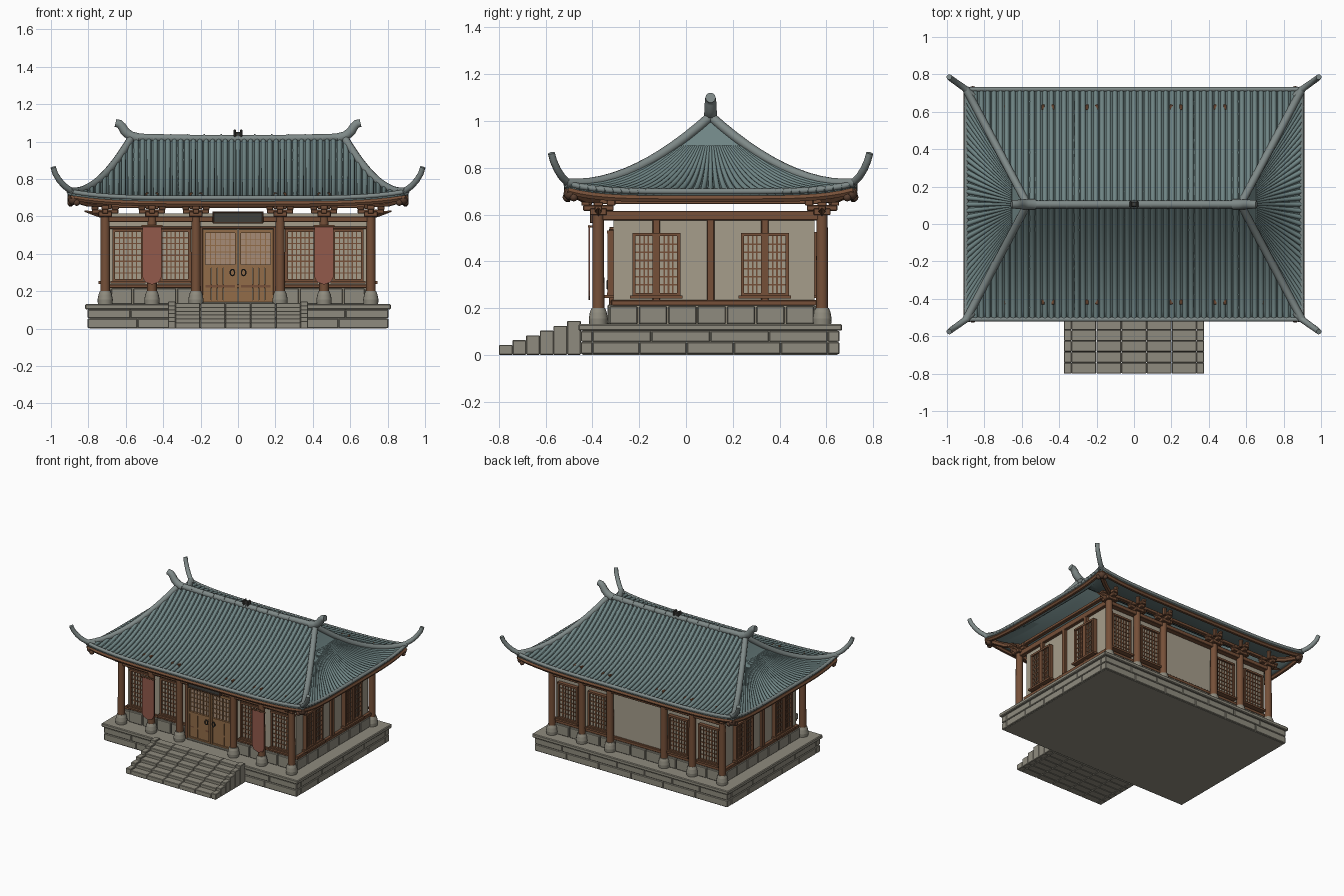
import bpy, bmesh, math
from mathutils import Matrix, Vector

cube = bpy.data.objects.get("Cube")
if cube:
    bpy.data.objects.remove(cube, do_unlink=True)

CY = 0.105                      # centre line of the hall in y


def material(name, r, g, b):
    m = bpy.data.materials.new(name)
    m.use_nodes = True
    m.diffuse_color = (r, g, b, 1)
    m.node_tree.nodes["Principled BSDF"].inputs["Base Color"].default_value = (r, g, b, 1)
    return m


TILE = material("roof_tile", .16, .235, .235)
RIDGE = material("ridge_tile", .21, .25, .245)
WOOD = material("timber", .18, .08, .04)
CARVED = material("carved_timber", .10, .05, .03)
DOOR = material("door_wood", .29, .15, .065)
PANE = material("door_pane", .38, .26, .18)
STONE = material("stone", .275, .26, .21)
PLASTER = material("plaster", .38, .34, .26)
CLOTH = material("banner_cloth", .29, .10, .07)
DARK = material("dark_metal", .05, .05, .045)


def activate(ob):
    bpy.ops.object.select_all(action="DESELECT")
    ob.select_set(True)
    bpy.context.view_layer.objects.active = ob


def finish(name, bm, mat, bevel=0, smooth=False):
    me = bpy.data.meshes.new(name)
    bm.to_mesh(me)
    bm.free()
    ob = bpy.data.objects.new(name, me)
    bpy.context.collection.objects.link(ob)
    me.materials.append(mat)
    if bevel:
        mod = ob.modifiers.new("bevel", "BEVEL")
        mod.width, mod.segments = bevel, 1
    if smooth:
        activate(ob)
        bpy.ops.object.shade_smooth_by_angle(angle=math.radians(50))
    return ob


def boxes(name, spans, mat, bevel=0, M=Matrix()):
    """Each span is (x0, x1, y0, y1, z0, z1)."""
    bm = bmesh.new()
    for x0, x1, y0, y1, z0, z1 in spans:
        mid = Matrix.Translation(((x0 + x1) / 2, (y0 + y1) / 2, (z0 + z1) / 2))
        bmesh.ops.create_cube(bm, size=1, matrix=M @ mid @ Matrix.Diagonal((x1 - x0, y1 - y0, z1 - z0, 1)))
    return finish(name, bm, mat, bevel)


def turned(name, places, profile, mat):
    """Stacked cones along z at each (x, y); profile is (radius, z)."""
    bm = bmesh.new()
    for x, y in places:
        for (r0, z0), (r1, z1) in zip(profile, profile[1:]):
            bmesh.ops.create_cone(bm, cap_ends=True, segments=16, radius1=r0, radius2=r1, depth=z1 - z0,
                                  matrix=Matrix.Translation((x, y, (z0 + z1) / 2)))
    return finish(name, bm, mat, smooth=True)


def tubes(name, paths, radius, mat, res=2, taper=None):
    cu = bpy.data.curves.new(name, "CURVE")
    cu.dimensions, cu.bevel_depth = "3D", radius
    cu.bevel_resolution, cu.use_fill_caps = res, True
    for path in paths:
        sp = cu.splines.new("POLY")
        sp.points.add(len(path) - 1)
        for i, p in enumerate(path):
            sp.points[i].co = (*p, 1)
            sp.points[i].radius = taper(i / (len(path) - 1)) if taper else 1
    cu.materials.append(mat)
    ob = bpy.data.objects.new(name, cu)
    bpy.context.collection.objects.link(ob)
    activate(ob)
    bpy.ops.object.convert(target="MESH")
    bpy.ops.object.shade_smooth_by_angle(angle=math.radians(50))


def split(a, b, n, gap=.002):
    w = (b - a) / n
    return [(a + i * w + gap / 2, a + (i + 1) * w - gap / 2) for i in range(n)]


# Stone platform: core, two courses of blocks and a capping slab
def block_ring(x, y0, y1, z0, z1, depth, nx, ny):
    out = []
    for a, b in split(-x, x, nx):
        out += [(a, b, y0, y0 + depth, z0, z1), (a, b, y1 - depth, y1, z0, z1)]
    for a, b in split(y0 + depth, y1 - depth, ny):
        out += [(-x, -x + depth, a, b, z0, z1), (x - depth, x, a, b, z0, z1)]
    return out


boxes("platform_core", [(-.795, .795, -.442, .648, 0, .127)], STONE)
boxes("platform_blocks", block_ring(.805, -.45, .657, .003, .054, .05, 6, 5)
      + block_ring(.805, -.45, .657, .056, .102, .05, 7, 4), STONE, .004)
boxes("platform_cap", [(-.818, .818, -.46, .668, .103, .131)], STONE, .005)

# Front steps with stepped cheek stones
treads, cheeks = [], []
for i, (a, b) in enumerate(split(-.8, -.45, 6, 0)):
    z = .042 + .0205 * i
    treads += [(u, v, a, b, 0, z - .008) for u, v in split(-.335, .335, 5)]
    cheeks += [(s * .355 - .02, s * .355 + .02, a, b, 0, z) for s in (-1, 1)]
boxes("step_treads", treads, STONE, .003)
boxes("step_cheeks", cheeks, STONE, .003)

# Plaster walls and stone dado
boxes("plaster_walls", [(-.70, .70, -.31, .55, .13, .615)], PLASTER)
dado = [(a, b, .54, .575, .131, .208) for a, b in split(-.70, .70, 11, .006)]
for s in (-1, 1):
    dado += [(s * .70 - .022, s * .70 + .022, a, b, .131, .208) for a, b in split(-.33, .55, 7, .006)]
    dado += [(a, b, -.335, -.30, .131, .215) for a, b in split(s * .445 - .235, s * .445 + .235, 4, .006)]
boxes("dado_stones", dado, STONE, .004)

# Columns on flared stone feet
COLS = [(s * x, y) for s in (-1, 1) for x in (.225, .46, .71) for y in (-.375, .582)]
turned("column_feet", COLS, [(.039, .13), (.041, .155), (.036, .182), (.029, .2)], STONE)
turned("columns", COLS, [(.026, .195), (.024, .605)], WOOD)

# Horizontal beams and posts
beams = [(-.71, .71, y - .014, y + .014, z0, z1) for y in (-.375, .582) for z0, z1 in ((.57, .6), (.645, .668))]
beams += [(-.70, .70, -.328, -.30, .532, .547), (-.70, .70, -.322, -.30, .216, .236),
          (-.70, .70, .54, .566, .21, .234), (-.70, .70, .54, .57, .575, .613)]
for s in (-1, 1):
    a, b = sorted((s * .69, s * .722))
    beams += [(a, b, -.375, .582, .575, .615), (a, b, -.32, .56, .21, .234),
              (s * .71 - .014, s * .71 + .014, -.375, .582, .645, .668)]
    beams += [(a, b, y - .016, y + .016, .23, .58) for y in (CY, CY - .232, CY + .232)]
    beams += [(s * .20 - .013, s * .20 + .013, -.33, -.30, .13, .54)]
boxes("beams_and_posts", beams, WOOD, .003)

# Bracket sets above the columns, their tips just breaking the roof
brackets = []
for x, y in COLS:
    d = -1 if y < 0 else 1
    brackets += [(x - .036, x + .036, y - .036, y + .036, .598, .626),
                 (x - .07, x + .07, y - .016, y + .016, .616, .638),
                 (x - .016, x + .016, y - .065, y + .065, .616, .64)]
    for k in (-.055, .055):
        brackets += [(x + k - .018, x + k + .018, y - .02, y + .02, .636, .654),
                     (x - .02, x + .02, y + k - .018, y + k + .018, .638, .662)]
    for k in (-.026, .026):
        if abs(x + k) < .72:
            brackets.append((x + k - .009, x + k + .009, y + d * .042 - .014, y + d * .042 + .014, .64, .727))
boxes("bracket_sets", brackets, WOOD, .003)
tubes("beam_tips", [[(s * .73, y, .61), (s * .775, y, .618), (s * .82, y, .628)]
                    for s in (-1, 1) for y in (-.375, .582)], .018, WOOD, 0, lambda f: 1 - .8 * f)


# Lattice windows, made in a wall's own frame with the outside at -y
def wall_frame(x, y, turn):
    return Matrix.Translation((x, y, 0)) @ Matrix.Rotation(math.radians(turn), 4, "Z")


def lattice(x0, x1, z0, z1, nx, nz, y=-.018, t=.0034):
    xs = [x0 + (x1 - x0) * i / nx for i in range(1, nx)]
    zs = [z0 + (z1 - z0) * i / nz for i in range(1, nz)]
    return [(x - t, x + t, y, 0, z0, z1) for x in xs] + [(x0, x1, y + .001, 0, z - t, z + t) for z in zs]


def window(name, M, w, z0, z1, double=False):
    h, f = w / 2, .014
    parts = [(-h, -h + f, -.026, .004, z0, z1), (h - f, h, -.026, .004, z0, z1),
             (-h, h, -.028, .004, z1 - f, z1), (-h, h, -.028, .004, z0, z0 + f),
             (-h - .01, h + .01, -.04, .004, z0 - .01, z0 + .004)]
    if double:
        parts.append((-.016, .016, -.024, .004, z0, z1))
        for a, b in ((-h + f, -.016), (.016, h - f)):
            parts += lattice(a, b, z0 + f, z1 - f, 4, 7)
    else:
        parts += lattice(-h + f, h - f, z0 + f, z1 - f, 6, 8)
    boxes(name, parts, WOOD, 0, M)
    panes = [(-h + .004, -.01), (.01, h - .004)] if double else [(-h + .004, h - .004)]
    boxes(name + "_pane", [(a, b, -.012, .002, z0 + .004, z1 - .004) for a, b in panes], PLASTER, 0, M)


for s, side in ((-1, "right"), (1, "left")):
    for x, where in ((.335, "inner"), (.588, "outer")):
        window(f"front_{where}_window_{side}", wall_frame(s * x, -.31, 0), .165, .252, .532)
        window(f"back_{where}_window_{side}", wall_frame(s * x, .55, 180), .165, .252, .525)
    for y, where in ((CY - .232, "front"), (CY + .232, "rear")):
        window(f"{side}_{where}_window", wall_frame(s * .705, y, s * 90), .205, .25, .522, True)

# Double door: planked below, lattice over tan panes above
leaves, panes, grid = [], [], []
for s in (-1, 1):
    a, b = sorted((s * .002, s * .187))
    leaves += [(u, v, -.322, -.30, .15, .325) for u, v in split(a + .012, b - .012, 5, .001)]
    leaves += [(a, a + .014, -.33, -.30, .135, .53), (b - .014, b, -.33, -.30, .135, .53)]
    leaves += [(a, b, -.329, -.30, z, z + .018) for z in (.135, .325, .512)]
    panes.append((a + .012, b - .012, -.313, -.30, .34, .515))
    grid += lattice(a + .014, b - .014, .343, .512, 6, 5, -.010, .0022)
boxes("door_leaves", leaves, DOOR)
boxes("door_panes", panes, PANE)
boxes("door_lattice", grid, DOOR, 0, wall_frame(0, -.31, 0))
boxes("door_threshold", [(-.19, .19, -.34, -.30, .13, .142)], STONE, .003)
ring = [(.012 * math.cos(k * math.pi / 6), .017 * math.sin(k * math.pi / 6)) for k in range(13)]
tubes("door_rings", [[(s * .03 + u, -.336, .30 + v) for u, v in ring] for s in (-1, 1)], .004, DARK, 1)

# Blank name board above the door
boxes("name_board", [(-.128, .128, -.405, -.39, .57, .62)], DARK)
boxes("name_board_frame", [(-.136, .136, -.41, -.385, z, z + .008) for z in (.563, .619)]
      + [(x - .004, x + .004, -.41, -.385, .563, .627) for x in (-.132, .132)], CARVED, .002)

# Hanging banners
outline = [(-.05, .548), (.05, .548), (.05, .275), (.038, .25), (0, .235), (-.038, .25), (-.05, .275)]
for s, side in ((-1, "right"), (1, "left")):
    bm = bmesh.new()
    face = bm.faces.new([bm.verts.new((s * .46 + x, -.417, z)) for x, z in outline])
    ext = bmesh.ops.extrude_face_region(bm, geom=[face])
    bmesh.ops.translate(bm, vec=(0, .006, 0), verts=[v for v in ext["geom"] if isinstance(v, bmesh.types.BMVert)])
    bmesh.ops.recalc_face_normals(bm, faces=bm.faces)
    finish(f"banner_{side}", bm, CLOTH)
tubes("banner_rods", [[(s * .46 - .056, -.414, .549), (s * .46 + .056, -.414, .549)] for s in (-1, 1)], .006, WOOD)
boxes("banner_hooks", [(s * .46 - .005, s * .46 + .005, -.414, -.39, .544, .554) for s in (-1, 1)], WOOD)


# Curved hipped roof: s runs along the eave, t from ridge to eave
def roof(side, s, t, up=0):
    z = 1.01 - .56 * t + .24 * t * t + .036 * t ** 4 * abs(s) ** 5 + up
    x, y = .57 + .33 * t, .62 * t
    if side in ("front", "back"):
        return Vector((s * x, CY + (y if side == "back" else -y), z))
    return Vector((x if side == "left" else -x, CY + s * y, z))


SIDES = ("front", "back", "left", "right")
bm = bmesh.new()
NS, NT = 24, 12
for side in SIDES:
    g = [[bm.verts.new(roof(side, -1 + 2 * i / NS, j / NT)) for i in range(NS + 1)] for j in range(NT + 1)]
    for j in range(NT):
        for i in range(NS):
            bm.faces.new((g[j][i], g[j][i + 1], g[j + 1][i + 1], g[j + 1][i]))
bmesh.ops.remove_doubles(bm, verts=bm.verts, dist=.0005)
bmesh.ops.recalc_face_normals(bm, faces=bm.faces)
if sum(f.normal.z for f in bm.faces) < 0:
    bmesh.ops.reverse_faces(bm, faces=bm.faces)
shell = finish("roof_shell", bm, TILE, smooth=True)
sol = shell.modifiers.new("thickness", "SOLIDIFY")
sol.thickness, sol.offset = .018, -.6

# Rows of round tiles: parallel on the long slopes, fanned on the ends
rows = []
for side in ("front", "back"):
    for i in range(53):
        x = -.884 + .034 * i
        t0 = max(0, (abs(x) - .57) / .33)
        ts = [t0 + (1 - t0) * k / 9 for k in range(10)]
        rows.append([roof(side, x / (.57 + .33 * t), t, .004) for t in ts])
tubes("long_slope_tiles", rows, .0135, TILE, 2)
fan = [[roof(side, -.97 + 1.94 * i / 34, .25 + .75 * k / 8, .006) for k in range(9)]
       for side in ("left", "right") for i in range(35)]
tubes("end_slope_tiles", fan, .0135, TILE, 2, lambda f: .5 + .5 * f)


# Eave edging and timber fascia
def eave(t, up):
    return [[roof(side, -1 + i / 12, t, up) for i in range(25)] for side in SIDES]


tubes("eave_edging", eave(.992, .008), .0125, RIDGE, 2)
tubes("eave_fascia", eave(.985, -.024), .016, WOOD, 1)

# Hip ridges sweeping up into horns, with corner timbers below
hips, horns, rafters, carved = [], [], [], bmesh.new()
for sx in (-1, 1):
    for sy in (-1, 1):
        flip = lambda x, y, z: Vector((sx * x, CY + sy * y, z))
        hips.append([flip(.57 + .33 * t, .62 * t, roof("left", 1, t, .010).z) for t in [k / 12 for k in range(13)]])
        horns.append([flip(.86, .58, .727), flip(.895, .613, .738), flip(.93, .638, .764), flip(.957, .657, .795),
                      flip(.978, .672, .83), flip(.988, .681, .863)])
        rafters.append([flip(.71, .48, .665), flip(.80, .54, .668), flip(.89, .60, .695)])
        for x, y, z, r in ((.88, .60, .69, .029), (.895, .585, .674, .018), (.862, .615, .674, .018)):
            bmesh.ops.create_icosphere(carved, subdivisions=2, radius=r, matrix=Matrix.Translation(flip(x, y, z)))
tubes("hip_ridges", hips, .0205, RIDGE, 3)
tubes("hip_horns", horns, .0175, RIDGE, 3, lambda f: 1 - .15 * f)
tubes("corner_rafters", rafters, .018, WOOD, 1)
finish("carved_corners", carved, CARVED, smooth=True)

# Main ridge with upturned ends, joint collars and a centre finial
tubes("main_ridge", [[(-.58, CY, 1.024), (-.3, CY, 1.017), (0, CY, 1.015), (.3, CY, 1.017), (.58, CY, 1.024)]],
      .021, RIDGE, 3)
tubes("ridge_collars", [[(x * .09 - .004, CY, 1.018), (x * .09 + .004, CY, 1.018)] for x in range(-6, 7)],
      .0235, RIDGE, 3)
tubes("ridge_ends", [[(s * x, CY, z) for x, z in ((.53, 1.017), (.575, 1.03), (.605, 1.055), (.62, 1.08),
      (.634, 1.095), (.655, 1.1))] for s in (-1, 1)], .022, RIDGE, 3, lambda f: 1.3 - .3 * f)
boxes("ridge_finial", [(s * .0175 - .0075, s * .0175 + .0075, CY - .018, CY + .018, 1.02, 1.064) for s in (-1, 1)]
      + [(-.016, .016, CY - .014, CY + .014, 1.02, 1.052)], DARK, .005)
